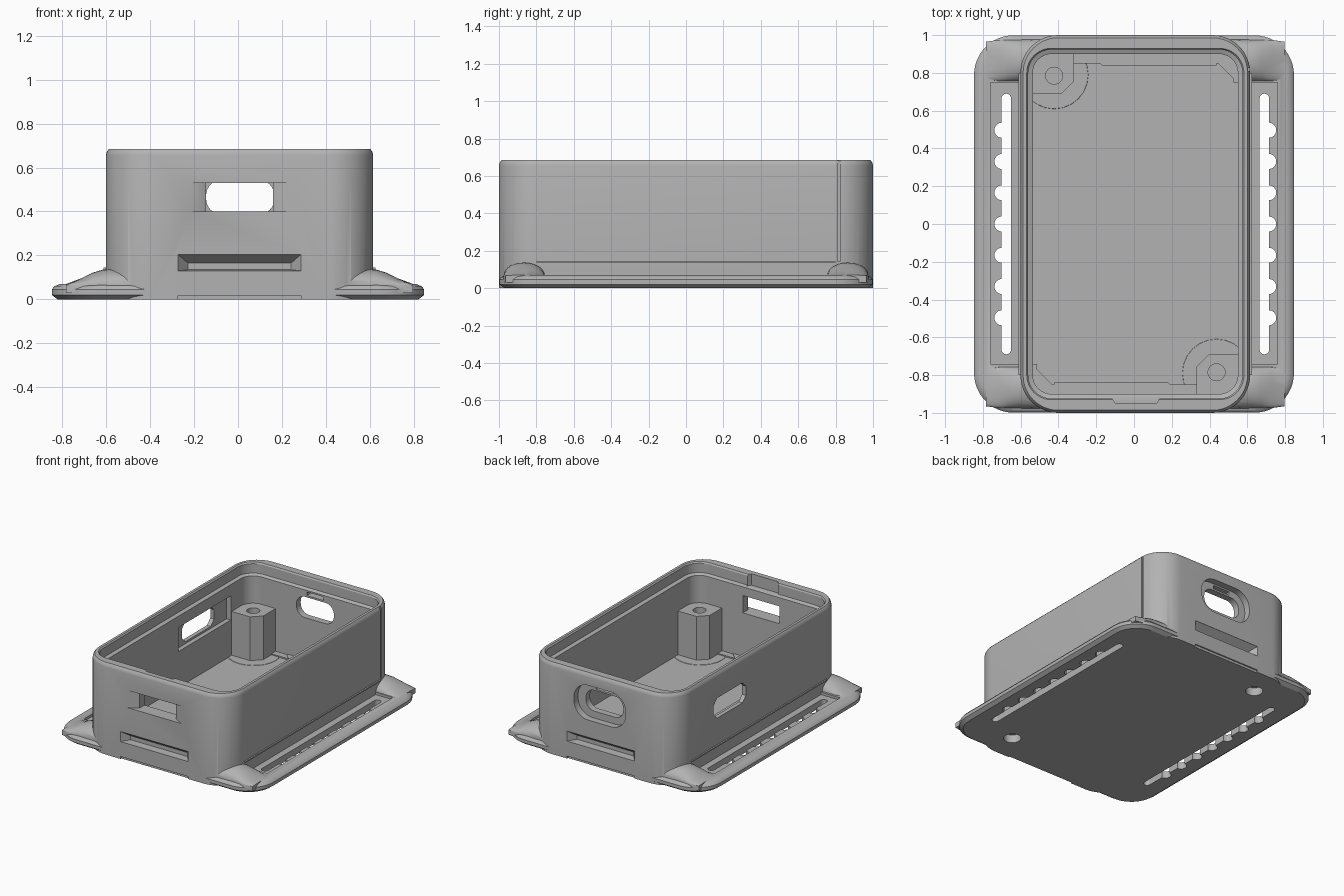
import bpy, bmesh, math
from mathutils import Vector

cube = bpy.data.objects.get("Cube")
if cube:
    bpy.data.objects.remove(cube, do_unlink=True)

grey = bpy.data.materials.new("matte grey")
grey.use_nodes = True
grey.diffuse_color = (0.45, 0.45, 0.45, 1)
grey.node_tree.nodes["Principled BSDF"].inputs["Base Color"].default_value = (0.45, 0.45, 0.45, 1)
CX = 0.007  # small sideways offset of the case


def loft(name, rings):
    """Closed solid skinned through equal-length rings of 3D points."""
    bm = bmesh.new()
    loops = [[bm.verts.new(p) for p in ring] for ring in rings]
    n = len(loops[0])
    for a, b in zip(loops, loops[1:]):
        for i in range(n):
            bm.faces.new((a[i], a[(i + 1) % n], b[(i + 1) % n], b[i]))
    bm.faces.new(loops[0][::-1])
    bm.faces.new(loops[-1])
    bmesh.ops.recalc_face_normals(bm, faces=bm.faces)
    mesh = bpy.data.meshes.new(name)
    bm.to_mesh(mesh)
    bm.free()
    mesh.materials.append(grey)
    obj = bpy.data.objects.new(name, mesh)
    bpy.context.collection.objects.link(obj)
    return obj


def rounded(hx, hy, r, cx=0, cy=0, seg=8):
    """Outline of a rounded rectangle."""
    pts = []
    for k, (sx, sy) in enumerate([(1, 1), (-1, 1), (-1, -1), (1, -1)]):
        for i in range(seg + 1):
            a = math.pi / 2 * (k + i / seg)
            pts.append((cx + sx * (hx - r) + r * math.cos(a), cy + sy * (hy - r) + r * math.sin(a)))
    return pts


def at_z(pts, z):
    return [(x, y, z) for x, y in pts]


def at_y(pts, y):
    return [(x, y, z) for x, z in pts]


def at_x(pts, x):
    return [(x, y, z) for y, z in pts]


def rect(a0, a1, b0, b1):
    return [(a0, b0), (a1, b0), (a1, b1), (a0, b1)]


def block(name, x0, x1, y0, y1, z0, z1):
    return loft(name, [at_z(rect(x0, x1, y0, y1), z) for z in (z0, z1)])


def disc(name, x, y, r, z0, z1, n=24, r1=None):
    ring = lambda q: [(x + q * math.cos(2 * math.pi * i / n), y + q * math.sin(2 * math.pi * i / n)) for i in range(n)]
    return loft(name, [at_z(ring(r), z0), at_z(ring(r1 or r), z1)])


def combine(target, others, operation):
    for other in others:
        mod = target.modifiers.new("combine", 'BOOLEAN')
        mod.operation, mod.solver, mod.object = operation, 'EXACT', other
        bpy.context.view_layer.objects.active = target
        bpy.ops.object.modifier_apply(modifier=mod.name)
        bpy.data.objects.remove(other, do_unlink=True)


# Case shell: outside wall, rounded rim, stepped lip, inner wall and floor
shell = [(0.608, 1, 0.2, 0), (0.608, 1, 0.2, 0.655), (0.604, 0.996, 0.196, 0.672), (0.594, 0.986, 0.186, 0.685),
         (0.575, 0.93, 0.13, 0.685), (0.567, 0.924, 0.125, 0.675), (0.567, 0.924, 0.125, 0.605),
         (0.543, 0.9, 0.1, 0.595), (0.543, 0.9, 0.1, 0.06)]
case = loft("case_body", [at_z(rounded(hx, hy, r, CX, seg=12), z) for hx, hy, r, z in shell])

# Flange plate with chamfered edges
plate = [(0.82, 0.97, 0.18, 0), (0.847, 0.999, 0.21, 0.02), (0.847, 0.999, 0.21, 0.045),
         (0.835, 0.987, 0.2, 0.06), (0.81, 0.96, 0.17, 0.07)]
flange = loft("flange", [at_z(rounded(hx, hy, r, seg=12), z) for hx, hy, r, z in plate])
combine(flange, [block("side_recess", s * 0.5, s * 0.76, -0.74, 0.75, 0.052, 0.2) for s in (-1, 1)], 'DIFFERENCE')
# keep the plate out of the cavity
combine(flange, [block("cavity_cut", CX - 0.52, CX + 0.52, -0.85, 0.85, 0.055, 0.2)], 'DIFFERENCE')
adds = [flange]

# Corner mounds between flange and wall
for sx in (-1, 1):
    for sy in (-1, 1):
        rings = []
        for x, hw, h in [(0.42, 0.115, 0.075), (0.62, 0.11, 0.07), (0.67, 0.11, 0.055), (0.72, 0.11, 0.03), (0.79, 0.10, 0.004)]:
            arc = [(sy * 0.865 + hw * math.cos(math.pi * i / 12), 0.066 + h * math.sin(math.pi * i / 12)) for i in range(13)]
            rings.append(at_x([(arc[0][0], 0.03)] + arc + [(arc[-1][0], 0.03)], sx * x + CX))
        mound = loft("mound", rings)
        # trim the part that would reach inside the cavity
        combine(mound, [loft("trim", [at_z(rounded(0.57, 0.96, 0.16, CX), z) for z in (-0.1, 0.3)])], 'DIFFERENCE')
        adds.append(mound)

# Thin ridge along the foot of each side wall
for s in (-1, 1):
    xs = sorted((CX + s * 0.59, CX + s * 0.618))
    adds.append(block("ridge", xs[0], xs[1], -0.8, 0.8, 0.136, 0.146))

# Two screw posts with a chamfered inner corner, and low gussets in the other corners
for s in (-1, 1):
    place = lambda pts: [(CX + s * x, s * y) for x, y in pts]
    foot = place([(0.56, -0.91), (0.56, -0.69), (0.39, -0.69), (0.325, -0.755), (0.325, -0.91)])
    adds.append(loft("post", [at_z(foot, 0.03), at_z(foot, 0.39)]))
    adds.append(disc("post_foot", CX + s * 0.43, -s * 0.79, 0.2, 0.03, 0.062, r1=0.18))
    gusset = place([(-0.56, -0.92), (-0.37, -0.92), (-0.56, -0.73)])
    adds.append(loft("gusset", [at_z(gusset, 0.03), at_z(gusset, 0.075)]))
    ledge = place([(-0.43, -0.84), (-0.43, -0.92), (0.225, -0.92), (0.225, -0.89), (0.175, -0.84)])
    adds.append(loft("ledge", [at_z(ledge, 0.03), at_z(ledge, 0.075)]))
combine(case, adds, 'UNION')

cuts = []
# Front window with sloped cheeks
cuts.append(loft("front_window", [at_y(rect(CX - w, CX + w, 0.4, 0.53), y)
                                  for y, w in [(-1.05, 0.223), (-1, 0.223), (-0.96, 0.152), (-0.8, 0.152)]]))
# Rear pill window with wider outer recess and a slit above
cuts.append(loft("rear_recess", [at_y(rounded(0.215, 0.13, 0.12, 0.015, 0.465), y) for y in (0.95, 1.1)]))
cuts.append(loft("rear_window", [at_y(rounded(0.155, 0.078, 0.07, 0.01, 0.465), y) for y in (0.8, 1.1)]))
cuts.append(block("rear_slit", -0.06, 0.08, 0.8, 1.0, 0.556, 0.583))
# Window in one side wall, recessed from inside
cuts.append(loft("side_window", [at_x(rounded(0.19, 0.075, 0.04, 0.34, 0.42, 1), x) for x in (-0.8, -0.4)]))
cuts.append(block("side_recess", -0.57, -0.4, 0.06, 0.68, 0.33, 0.51))
# Strap pockets low on both ends, and shallow strips under them
for s in (-1, 1):
    rings = [(1.02, 0.28, 0.13, 0.205), (0.999, 0.28, 0.13, 0.205), (0.945, 0.235, 0.135, 0.165)]
    cuts.append(loft("pocket", [at_y(rect(CX - w, CX + w, a, b), s * y) for y, w, a, b in rings]))
    ys = sorted((s * 0.99, s * 1.05))
    cuts.append(block("strip", CX - 0.28, CX + 0.28, ys[0], ys[1], -0.1, 0.018))
# Notch in the lip and vertical groove outside
cuts.append(loft("lip_notch", [at_z([(-0.13, -0.9), (0.15, -0.9), (0.12, -0.948), (-0.1, -0.948)], z) for z in (0.6, 0.8)]))
cuts.append(block("wall_groove", 0.603, 0.7, 0.81, 0.825, 0.146, 0.8))
# Screw bores
for s in (-1, 1):
    cuts.append(disc("bore", CX + s * 0.43, -s * 0.785, 0.045, 0.15, 0.5))
    cuts.append(disc("head_bore", CX + s * 0.43, -s * 0.785, 0.06, -0.1, 0.06))
# Scalloped lacing slots
for s in (-1, 1):
    slot = loft("slot", [at_z(rounded(0.025, 0.69, 0.0249, CX + s * 0.683), z) for z in (-0.1, 0.2)])
    combine(slot, [disc("scallop", CX + s * 0.706, i * 0.1655, 0.04, -0.1, 0.2) for i in range(-3, 4)], 'UNION')
    cuts.append(slot)
combine(case, cuts, 'DIFFERENCE')

bpy.ops.object.select_all(action='DESELECT')
case.select_set(True)
bpy.context.view_layer.objects.active = case
bpy.ops.object.shade_smooth_by_angle(angle=math.radians(30))
